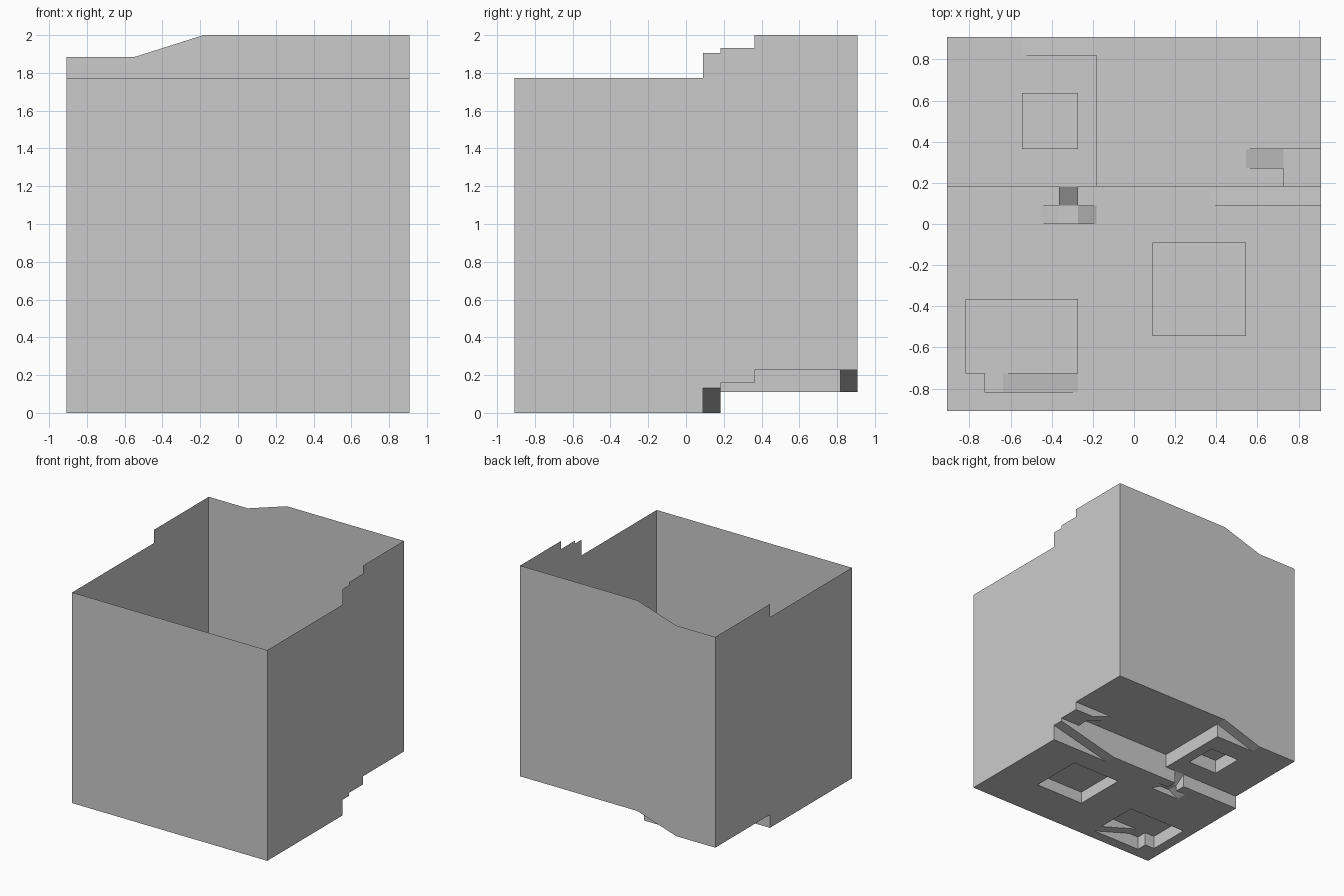
import bpy, bmesh

if "Cube" in bpy.data.objects:
    bpy.data.objects.remove(bpy.data.objects["Cube"])

N = 20            # arena is 20 x 20 tiles
U = 1 / 11        # tile size
WALL = 1.774      # wall height above the floor edge
LOW, HIGH = 0.111, 0.226

# Floor patches in tiles: x0, x1, y0, y1, height, then slope axis and end height.
# Later patches replace earlier ones.
PATCHES = [
    (0, 20, 0, 20, 0, 'x', 0),              # ground
    (0, 8, 12, 20, LOW, 'x', LOW),          # back-left terrace
    (8, 20, 12, 20, HIGH, 'x', HIGH),       # back-right terrace
    (4, 8, 19, 20, LOW, 'x', HIGH),         # ramp between terraces
    (4, 7, 14, 17, HIGH, 'x', HIGH),        # block on the terrace
    (16, 18, 13, 14, HIGH, 'x', 0.157),     # ramp down to side landing
    (18, 20, 12, 14, 0.157, 'x', 0.157),    # side landing
    (14, 20, 11, 12, 0, 'x', 0.132),        # long ramp up to landing
    (11, 16, 4, 9, 0.1, 'x', 0.1),          # square plateau
    (1, 7, 2, 6, LOW, 'x', LOW),            # front-left plateau
    (2, 3, 1, 2, LOW, 'x', LOW),            # plateau landing
    (3, 7, 1, 2, LOW, 'x', 0),              # plateau ramp
    (6, 7, 11, 12, 0.05, 'y', LOW),         # central steep ramp
    (6, 7, 10, 11, 0.05, 'x', 0.05),        # central landing
    (5, 6, 10, 11, 0, 'x', 0.05),           # left side ramp
    (7, 8, 10, 11, 0.05, 'x', 0),           # right side ramp
]


def height(tile, corner):
    """Floor height of one tile at one of its grid corners."""
    i, j = tile
    x0, x1, y0, y1, a, axis, b = next(
        p for p in reversed(PATCHES) if p[0] <= i < p[1] and p[2] <= j < p[3])
    t = (corner[0] - x0) / (x1 - x0) if axis == 'x' else (corner[1] - y0) / (y1 - y0)
    return a + (b - a) * t


def point(c, z):
    return ((c[0] - N / 2) * U, (c[1] - N / 2) * U, z)


def add_face(bm, pts):
    """Add a face, leaving out repeated corners."""
    unique = []
    for p in pts:
        if not any(sum(abs(a - b) for a, b in zip(p, q)) < 1e-5 for q in unique):
            unique.append(p)
    if len(unique) > 2:
        bm.faces.new([bm.verts.new(p) for p in unique])


def finish(bm, name):
    bmesh.ops.remove_doubles(bm, verts=bm.verts, dist=1e-4)
    bmesh.ops.dissolve_limit(bm, angle_limit=0.01, verts=bm.verts, edges=bm.edges)
    mesh = bpy.data.meshes.new(name)
    bm.to_mesh(mesh)
    bm.free()
    bpy.context.collection.objects.link(bpy.data.objects.new(name, mesh))


floor, walls = bmesh.new(), bmesh.new()
for i in range(N):
    for j in range(N):
        tile = (i, j)
        ring = [(i, j), (i + 1, j), (i + 1, j + 1), (i, j + 1)]
        add_face(floor, [point(c, height(tile, c)) for c in ring])
        for k, (dx, dy) in enumerate([(0, -1), (1, 0), (0, 1), (-1, 0)]):
            c0, c1 = ring[k], ring[(k + 1) % 4]
            h0, h1 = height(tile, c0), height(tile, c1)
            other = (i + dx, j + dy)
            if not (0 <= other[0] < N and 0 <= other[1] < N):
                # outer wall follows the floor edge
                add_face(walls, [point(c1, h1), point(c0, h0),
                                 point(c0, h0 + WALL), point(c1, h1 + WALL)])
            else:
                g0, g1 = height(other, c0), height(other, c1)
                if h0 + h1 > g0 + g1 + 1e-5:
                    # cliff down to the lower neighbour
                    add_face(floor, [point(c1, h1), point(c0, h0),
                                     point(c0, g0), point(c1, g1)])

finish(floor, "terraced_floor")
finish(walls, "outer_walls")
